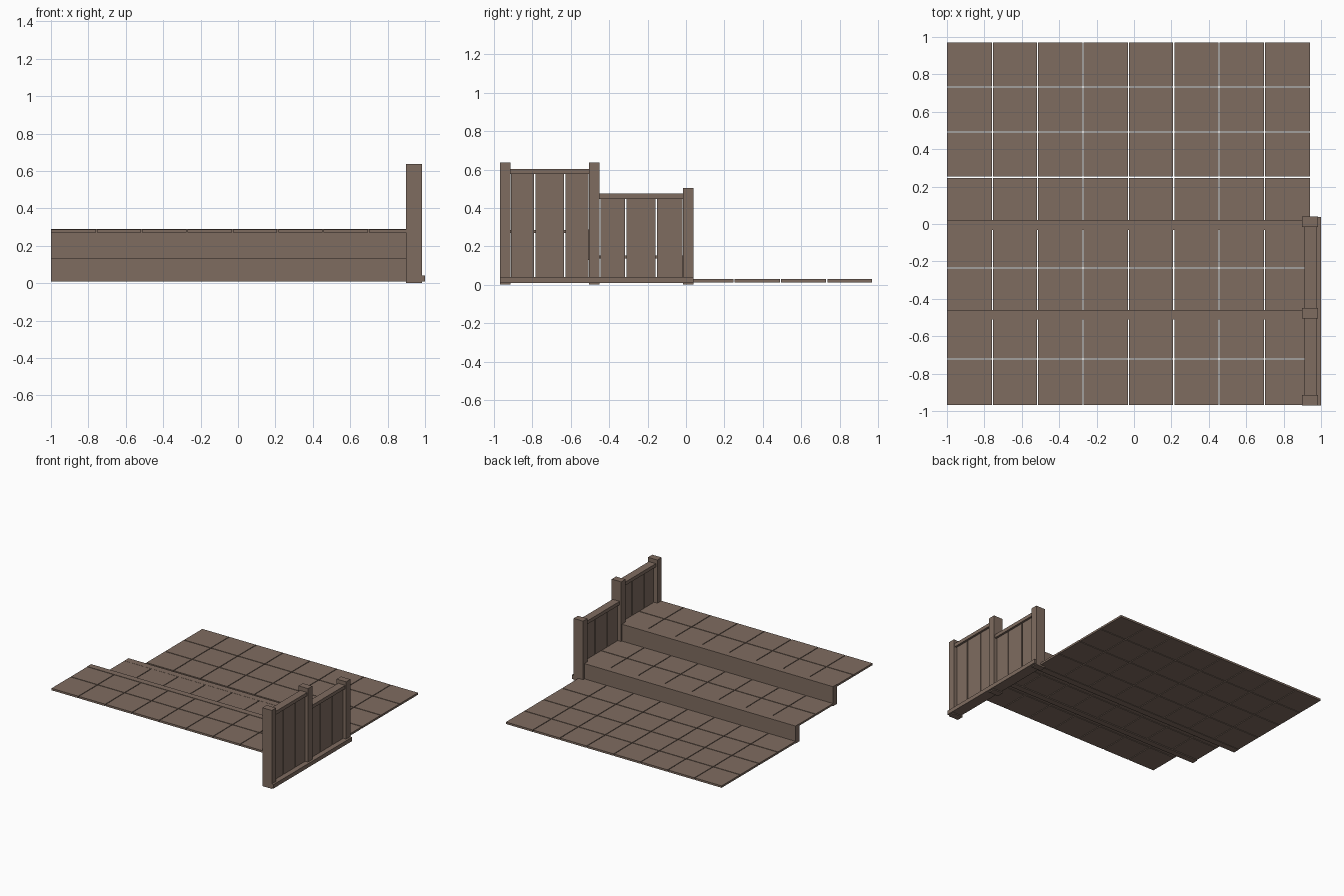
import bpy, bmesh

if "Cube" in bpy.data.objects:
    bpy.data.objects.remove(bpy.data.objects["Cube"])

brown = bpy.data.materials.new("weathered_brown")
brown.diffuse_color = (0.212, 0.150, 0.117, 1)
brown.use_nodes = True
brown.node_tree.nodes["Principled BSDF"].inputs["Base Color"].default_value = brown.diffuse_color


def boxes(name, spans):
    """One object made of boxes, each (x0, x1, y0, y1, z0, z1)."""
    bm = bmesh.new()
    for x0, x1, y0, y1, z0, z1 in spans:
        cube = bmesh.ops.create_cube(bm, size=1)
        for v in cube["verts"]:
            v.co.x = x1 if v.co.x > 0 else x0
            v.co.y = y1 if v.co.y > 0 else y0
            v.co.z = z1 if v.co.z > 0 else z0
    mesh = bpy.data.meshes.new(name)
    bm.to_mesh(mesh)
    bm.free()
    mesh.materials.append(brown)
    ob = bpy.data.objects.new(name, mesh)
    bpy.context.collection.objects.link(ob)
    return ob


X0, X1, COLS = -1.0, 0.94, 8
GAP = 0.006


def tiles(name, rows, z0, z1):
    """Grid of square tiles between successive y values."""
    w = (X1 - X0) / COLS
    g = GAP / 2
    spans = []
    for ya, yb in zip(rows, rows[1:]):
        for i in range(COLS):
            xa, xb = X0 + i * w, X0 + (i + 1) * w
            spans.append((xa + (g if i else 0), xb - (g if i < COLS - 1 else 0),
                          ya + g, yb - g, z0, z1))
    boxes(name, spans)


# Tiled levels: low floor and two steps rising to the front
tiles("floor_tiles", [0.003, 0.25, 0.492, 0.733, 0.973], 0.013, 0.029)
tiles("lower_step_tiles", [-0.475, -0.235, -0.022], 0.137, 0.152)
tiles("upper_step_tiles", [-0.97, -0.722, -0.50], 0.270, 0.286)

# Risers with their flush step edges
boxes("lower_riser", [(X0, X1, -0.032, 0.022, 0.010, 0.153)])
boxes("upper_riser", [(X0, X1, -0.51, -0.46, 0.130, 0.289)])

# Side wall: three posts
for name, y, top in (("front_post", -0.97, 0.637),
                     ("middle_post", -0.505, 0.637),
                     ("back_post", -0.015, 0.505)):
    boxes(name, [(0.898, 0.983, y, y + 0.055, 0.0, top)])

# Base rail along the whole wall
boxes("base_rail", [(0.912, 1.0, -0.97, 0.038, 0.008, 0.04)])

# Two bays, each with a top rail and three upright planks
for bay, ya, yb, top in (("front", -0.915, -0.505, 0.604),
                         ("back", -0.45, -0.015, 0.475)):
    boxes(bay + "_top_rail", [(0.912, 0.975, ya, yb, top - 0.028, top)])
    cuts = [ya, -0.787, -0.632, yb] if bay == "front" else [ya, -0.313, -0.156, yb]
    boxes(bay + "_planks", [(0.928, 0.958, a + 0.004, b - 0.004, 0.035, top - 0.02)
                            for a, b in zip(cuts, cuts[1:])])
